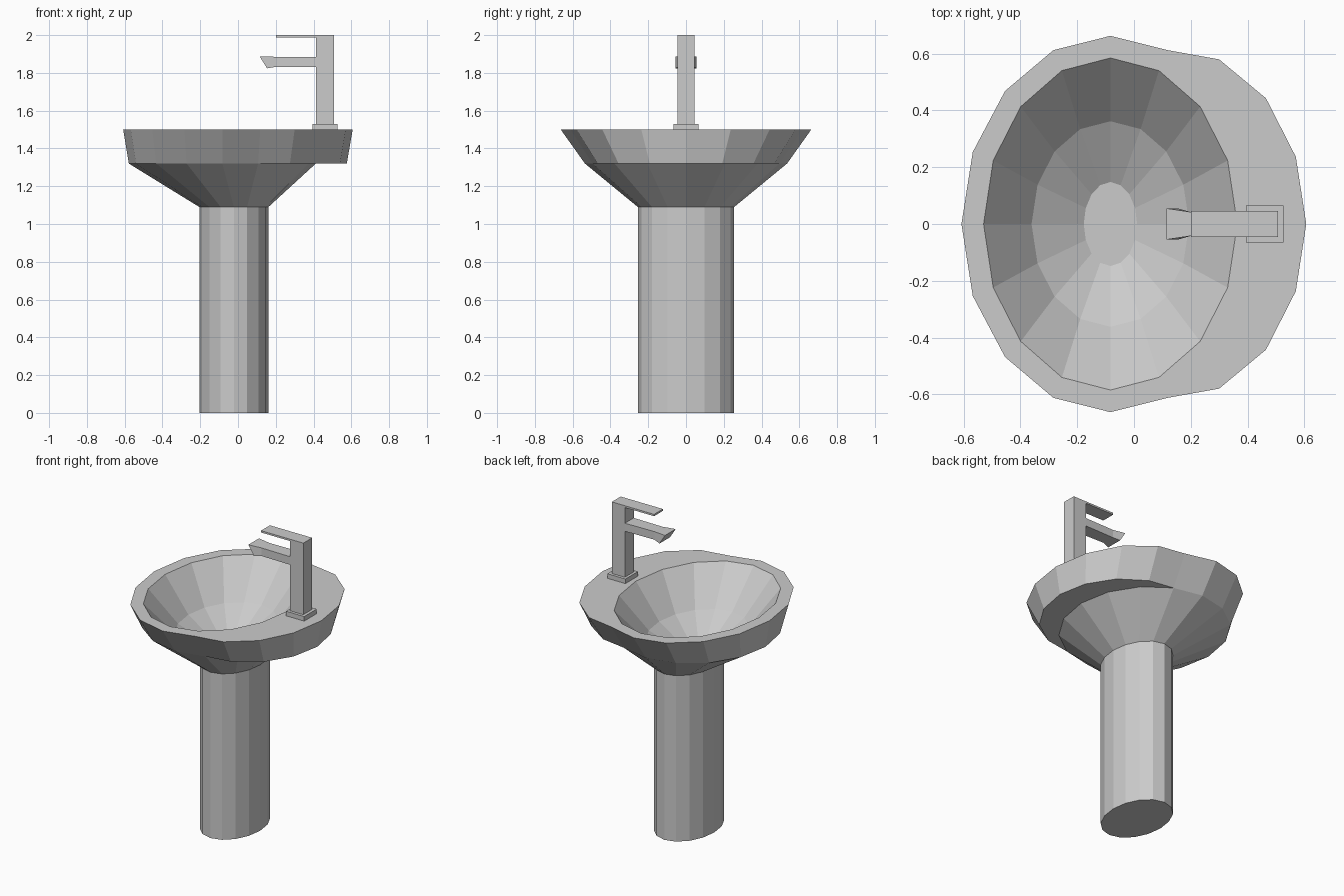
import bpy, bmesh
from math import cos, sin, pi

if "Cube" in bpy.data.objects:
    bpy.data.objects.remove(bpy.data.objects["Cube"])

N = 16
CX = -0.083  # centre of the bowl


def ellipse(cx, rx, ry):
    return [(cx + rx * cos(2 * pi * k / N), ry * sin(2 * pi * k / N)) for k in range(N)]


def ring(bm, pts, z):
    return [bm.verts.new((x, y, z)) for x, y in pts]


def bridge(bm, a, b):
    n = len(a)
    for i in range(n):
        j = (i + 1) % n
        bm.faces.new((a[i], a[j], b[j], b[i]))


def finish(bm, name):
    bmesh.ops.recalc_face_normals(bm, faces=bm.faces)
    me = bpy.data.meshes.new(name)
    bm.to_mesh(me)
    bm.free()
    ob = bpy.data.objects.new(name, me)
    bpy.context.collection.objects.link(ob)
    return ob


def box(name, x0, x1, hy, z0, z1):
    bm = bmesh.new()
    bmesh.ops.create_cube(bm, size=1)
    for v in bm.verts:
        v.co = ((x0 + x1) / 2 + v.co.x * (x1 - x0), v.co.y * 2 * hy,
                (z0 + z1) / 2 + v.co.z * (z1 - z0))
    return finish(bm, name)


def shell(quarter, rx, ry):
    """Oval outline whose right side bulges out to carry the tap."""
    deck = [(x, -y) for x, y in quarter[:3]] + [quarter[3]] + quarter[2::-1]
    return deck + ellipse(CX, rx, ry)[3:14]


# Basin: rim, inner bowl, outer wall, ledge under the tap, cone
bm = bmesh.new()
top = ring(bm, shell([(0.30, 0.58), (0.465, 0.443), (0.57, 0.237), (0.607, 0)], 0.525, 0.663), 1.5)
low = ring(bm, shell([(0.275, 0.467), (0.437, 0.357), (0.54, 0.192), (0.576, 0)], 0.495, 0.535), 1.32)
bridge(bm, low, top)

rim = ring(bm, ellipse(CX, 0.447, 0.585), 1.5)
mid = ring(bm, ellipse(CX, 0.278, 0.362), 1.28)
floor = ring(bm, ellipse(CX, 0.094, 0.148), 1.16)
bridge(bm, rim, mid)
bridge(bm, mid, floor)
bm.faces.new(floor)

# Flat rim: matching quads on the left, fans across the wider right side
for i in range(7, 17):
    k = i - 4
    bm.faces.new((top[i], top[i + 1], rim[k + 1], rim[k]))
bm.faces.new([top[17]] + top[:8] + [rim[k % N] for k in range(3, -4, -1)])

# Cone ring shares the left part of the lower outline
neck_pts = ellipse(CX, 0.495, 0.535)
cone = [None] * N
for k in range(3, 14):
    cone[k] = low[k + 4]
for k in (14, 15, 0, 1, 2):
    cone[k] = bm.verts.new((*neck_pts[k], 1.32))
bm.faces.new([low[17]] + low[:8] + [cone[k] for k in (2, 1, 0, 15, 14)])
foot_pts = ellipse(-0.022, 0.183, 0.255)
bridge(bm, cone, ring(bm, foot_pts, 1.09))
finish(bm, "basin")

# Pedestal
bm = bmesh.new()
a, b = ring(bm, foot_pts, 0), ring(bm, foot_pts, 1.09)
bridge(bm, a, b)
bm.faces.new(a)
finish(bm, "pedestal")

# Tap
box("tap_base", 0.395, 0.527, 0.065, 1.5, 1.53)
box("tap_column", 0.412, 0.507, 0.046, 1.53, 2.0)
box("tap_handle", 0.2, 0.412, 0.046, 1.988, 2.0)

# Spout: sections (x top, x bottom, half width, z top, z bottom)
bm = bmesh.new()
prev = None
for xt, xb, w, zt, zb in [(0.412, 0.412, 0.046, 1.885, 1.832),
                          (0.2, 0.2, 0.042, 1.885, 1.832),
                          (0.114, 0.154, 0.055, 1.888, 1.824)]:
    sec = [bm.verts.new(p) for p in ((xt, -w, zt), (xt, w, zt), (xb, w, zb), (xb, -w, zb))]
    if prev:
        bridge(bm, prev, sec)
    else:
        bm.faces.new(sec)
    prev = sec
bm.faces.new(prev)
finish(bm, "tap_spout")
